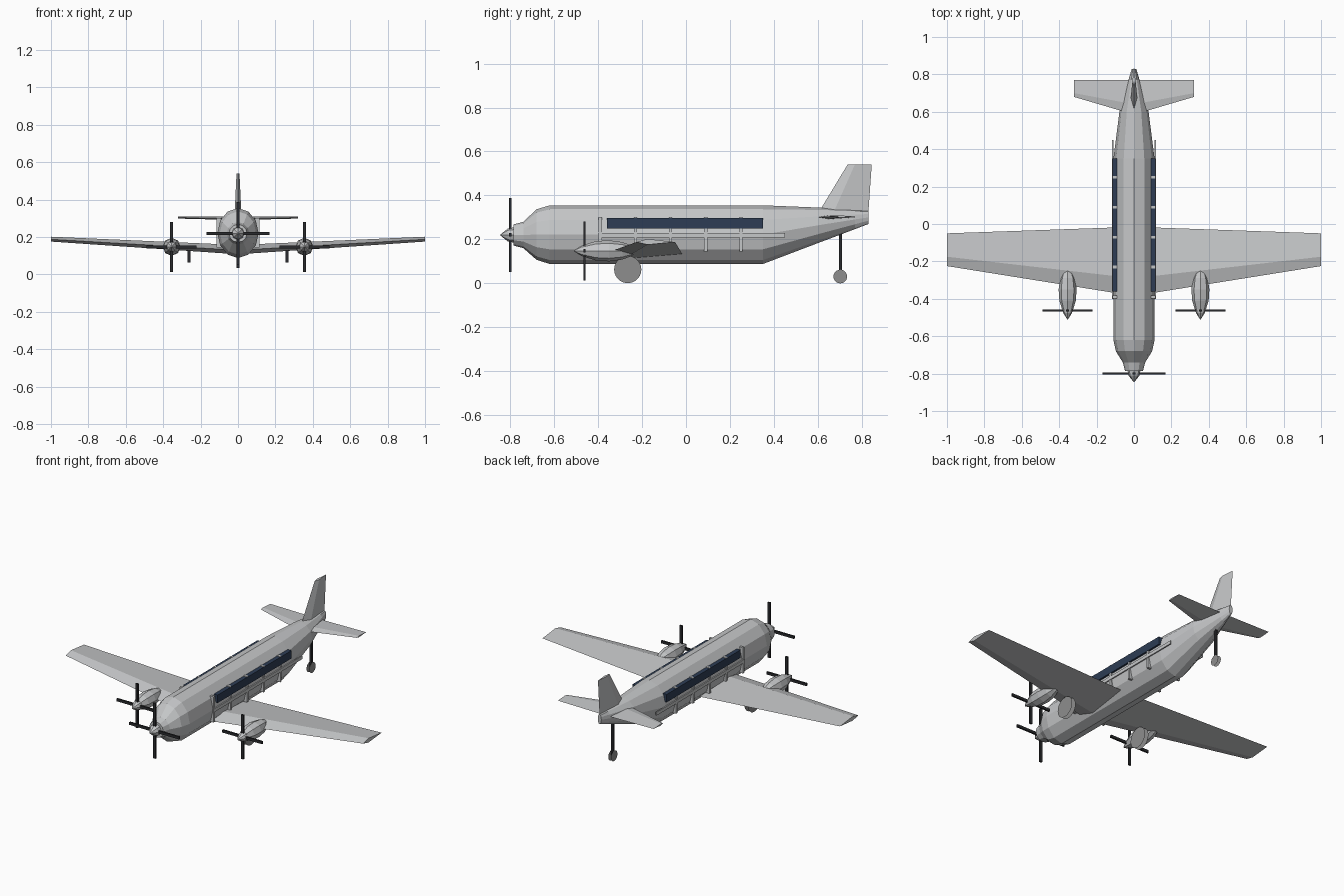
import bpy, bmesh, math
from mathutils import Vector

cube = bpy.data.objects.get("Cube")
if cube:
    bpy.data.objects.remove(cube, do_unlink=True)


def material(name, r, g, b):
    m = bpy.data.materials.new(name)
    m.use_nodes = True
    m.diffuse_color = (r, g, b, 1)
    m.node_tree.nodes["Principled BSDF"].inputs["Base Color"].default_value = (r, g, b, 1)
    return m


SILVER = material("pale silver", 0.56, 0.57, 0.58)
BLACK = material("dark rubber", 0.022, 0.023, 0.026)
GLASS = material("navy glass", 0.026, 0.046, 0.09)
WHEEL = material("wheel grey", 0.27, 0.27, 0.27)


def finish(bm, name, mat):
    bmesh.ops.recalc_face_normals(bm, faces=bm.faces)
    mesh = bpy.data.meshes.new(name)
    bm.to_mesh(mesh)
    bm.free()
    mesh.materials.append(mat)
    ob = bpy.data.objects.new(name, mesh)
    bpy.context.collection.objects.link(ob)
    return ob


def loft(name, rings, mat):
    """Skin a row of equal rings of points and cap both ends."""
    bm = bmesh.new()
    rows = [[bm.verts.new(p) for p in ring] for ring in rings]
    for a, b in zip(rows, rows[1:]):
        for i in range(len(a)):
            j = (i + 1) % len(a)
            bm.faces.new((a[i], a[j], b[j], b[i]))
    bm.faces.new(rows[0])
    bm.faces.new(rows[-1])
    return finish(bm, name, mat)


def ring(x, y, z, rx, rz, n):
    return [(x + rx * math.sin(t), y, z + rz * math.cos(t))
            for t in (2 * math.pi * i / n for i in range(n))]


def turned(name, x, z, profile, n, mat):
    """Round body along y from (y, radius) pairs."""
    return loft(name, [ring(x, y, z, r, r, n) for y, r in profile], mat)


def box(name, lo, hi, mat):
    bm = bmesh.new()
    bmesh.ops.create_cube(bm, size=1)
    lo, hi = Vector(lo), Vector(hi)
    for v in bm.verts:
        v.co = (lo + hi) / 2 + v.co * (hi - lo)
    return finish(bm, name, mat)


def disc(name, x, y, z, r, mat):
    bm = bmesh.new()
    bm.faces.new([bm.verts.new((x, p, q)) for p, _, q in ring(y, 0, z, r, r, 24)])
    return finish(bm, name, mat)


def propeller(name, x, y, z, r, w):
    box(name + "_upright_blades", (x - w, y - 0.005, z - r), (x + w, y + 0.005, z + r), BLACK)
    box(name + "_level_blades", (x - r, y - 0.005, z - w), (x + r, y + 0.005, z + w), BLACK)


# Fuselage: y, half width, bottom, top
stations = [(-0.74, 0.06, 0.16, 0.28), (-0.68, 0.097, 0.107, 0.337), (-0.62, 0.11, 0.088, 0.355),
            (0.35, 0.11, 0.088, 0.355), (0.6, 0.078, 0.183, 0.345), (0.77, 0.03, 0.247, 0.335),
            (0.83, 0.012, 0.27, 0.33)]
loft("fuselage", [ring(0, y, (b + t) / 2, w, (t - b) / 2, 12) for y, w, b, t in stations], SILVER)

# Nose cowl, spinner and propeller
turned("nose_cowl", 0, 0.22, [(-0.74, 0.06), (-0.785, 0.048)], 12, SILVER)
turned("nose_spinner", 0, 0.22, [(-0.78, 0.035), (-0.81, 0.03), (-0.845, 0.002)], 8, SILVER)
propeller("nose_propeller", 0, -0.80, 0.22, 0.168, 0.008)


# Wings: leading edge, upper ridge, trailing edge, lower ridge
def aerofoil(x, front, ridge, back, z, up, down):
    return [(x, front, z), (x, ridge, z + up), (x, back, z), (x, ridge, z - down)]


for side, s in (("left", 1), ("right", -1)):
    loft(side + "_wing", [aerofoil(0, -0.385, -0.29, -0.015, 0.13, 0.028, 0.022),
                          aerofoil(s, -0.225, -0.175, -0.05, 0.188, 0.014, 0.012)], SILVER)
    loft(side + "_tailplane", [aerofoil(0, 0.585, 0.64, 0.77, 0.30, 0.009, 0.009),
                               aerofoil(s * 0.322, 0.68, 0.70, 0.77, 0.304, 0.005, 0.005)], SILVER)

    # Engine pod and its propeller
    x = s * 0.355
    turned(side + "_engine_pod", x, 0.148,
           [(-0.455, 0.03), (-0.41, 0.044), (-0.35, 0.048), (-0.29, 0.04), (-0.25, 0.025), (-0.23, 0.008)],
           8, SILVER)
    turned(side + "_engine_spinner", x, 0.148, [(-0.45, 0.03), (-0.475, 0.024), (-0.51, 0.002)], 8, SILVER)
    propeller(side + "_engine_propeller", x, -0.462, 0.148, 0.134, 0.008)

    # Main landing gear
    x = s * 0.262
    box(side + "_gear_strut", (x - 0.009, -0.274, 0.064), (x + 0.009, -0.256, 0.15), BLACK)
    for label, d in (("inner", -0.012), ("outer", 0.012)):
        disc(f"{side}_{label}_wheel", x + s * d, -0.265, 0.063, 0.062, WHEEL)

    # Window band, side rail and posts
    box(side + "_window_band", (s * 0.09, -0.36, 0.25), (s * 0.115, 0.35, 0.298), GLASS)
    box(side + "_rail", (s * 0.11, -0.40, 0.208), (s * 0.117, 0.45, 0.228), SILVER)
    for i in range(5):
        y = -0.39 + i * 0.16
        box(f"{side}_post_{i + 1}", (s * 0.09, y - 0.007, 0.145), (s * 0.114, y + 0.007, 0.301), SILVER)

# Tail fin: height, front, back, half thickness
loft("tail_fin", [[(0, f, z), (w, f + (b - f) * 0.3, z), (0, b, z), (-w, f + (b - f) * 0.3, z)]
                  for z, f, b, w in ((0.325, 0.605, 0.83, 0.018), (0.54, 0.735, 0.845, 0.008))], SILVER)

# Tail wheel
box("tail_strut", (-0.007, 0.695, 0.035), (0.007, 0.709, 0.26), BLACK)
for label, x in (("left", 0.009), ("right", -0.009)):
    disc(label + "_tail_wheel", x, 0.702, 0.031, 0.031, WHEEL)
